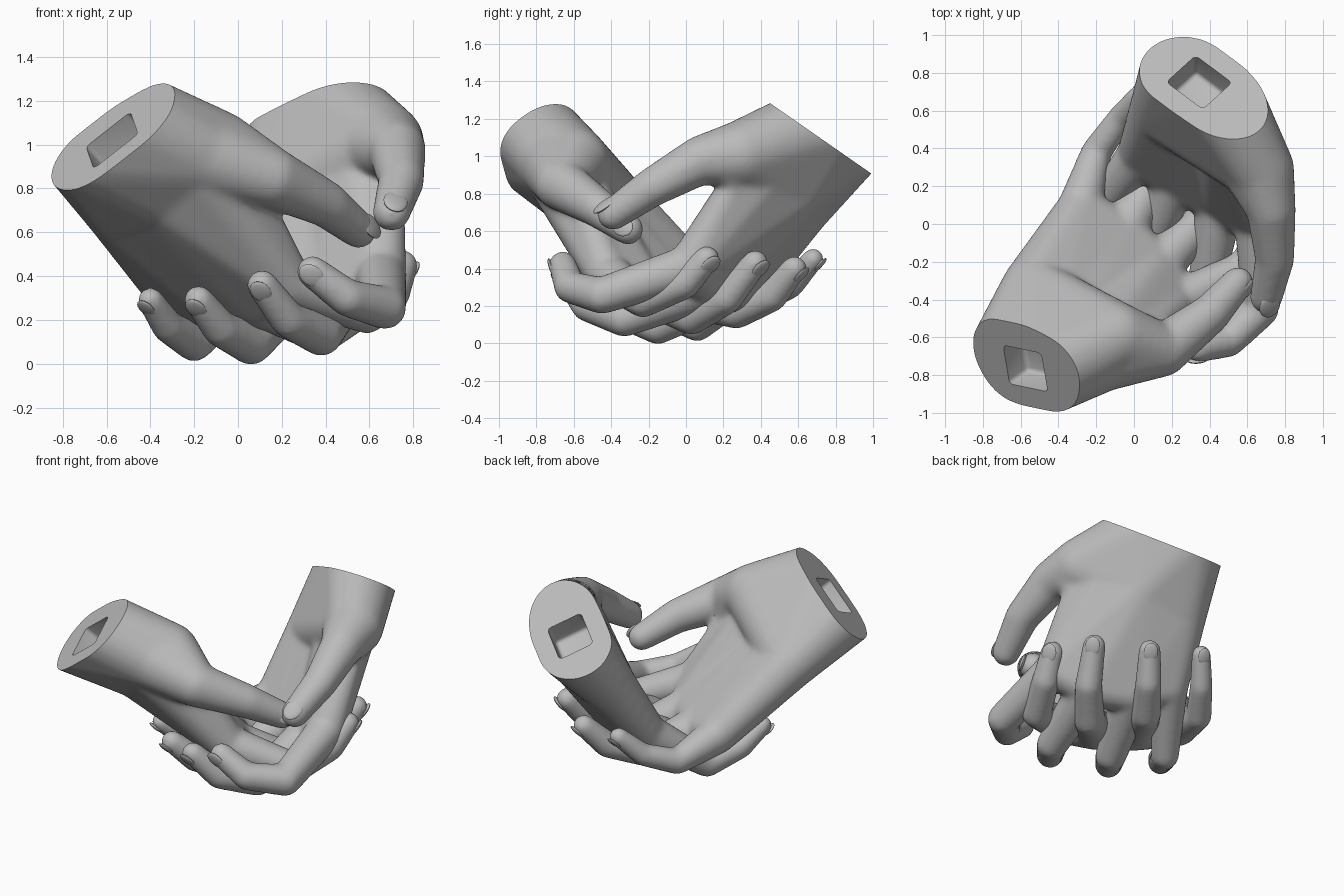
import bpy
import bmesh
from mathutils import Vector, Matrix

default = bpy.data.objects.get("Cube")
if default:
    bpy.data.objects.remove(default, do_unlink=True)

grey = bpy.data.materials.new("plaster_grey")
grey.use_nodes = True
colour = (0.5, 0.5, 0.5, 1)
grey.diffuse_color = colour
grey.node_tree.nodes["Principled BSDF"].inputs["Base Color"].default_value = colour


def ball(bm, node):
    """Sphere from (x, y, z, radius)."""
    place = Matrix.Translation(node[:3])
    bmesh.ops.create_icosphere(bm, subdivisions=3, radius=node[3], matrix=place)


def add_hull(body, *nodes):
    """Wrap a convex skin round several spheres and add it to the body."""
    bm = bmesh.new()
    for node in nodes:
        ball(bm, node)
    result = bmesh.ops.convex_hull(bm, input=bm.verts)
    junk = [g for g in result["geom_interior"] + result["geom_unused"]
            if isinstance(g, bmesh.types.BMVert)]
    bmesh.ops.delete(bm, geom=list(set(junk)), context="VERTS")
    bmesh.ops.recalc_face_normals(bm, faces=bm.faces)
    mesh = bpy.data.meshes.new("piece")
    bm.to_mesh(mesh)
    bm.free()
    body.from_mesh(mesh)
    bpy.data.meshes.remove(mesh)


def blend(a, b, t):
    return tuple(p + (q - p) * t for p, q in zip(a, b))


def make_object(name, bm):
    mesh = bpy.data.meshes.new(name)
    bm.to_mesh(mesh)
    bm.free()
    mesh.materials.append(grey)
    obj = bpy.data.objects.new(name, mesh)
    bpy.context.collection.objects.link(obj)
    return obj


def shade(obj):
    bpy.ops.object.select_all(action="DESELECT")
    obj.select_set(True)
    bpy.context.view_layer.objects.active = obj
    bpy.ops.object.shade_smooth_by_angle(angle=0.7)


def box(name, frame, size, offset, bevel):
    """Cutter box in the wrist frame."""
    bm = bmesh.new()
    bmesh.ops.create_cube(bm, size=1, matrix=Matrix.Translation(offset) @ Matrix.Diagonal((*size, 1)))
    if bevel:
        bmesh.ops.bevel(bm, geom=bm.edges[:], offset=bevel, segments=3,
                        profile=0.5, affect="EDGES")
    bm.transform(frame)
    bmesh.ops.recalc_face_normals(bm, faces=bm.faces)
    obj = make_object(name, bm)
    obj.hide_render = True
    return obj


def add_nail(bm, finger, facing=None):
    """Flat oval nail on the outer side of a fingertip."""
    tip, joint = Vector(finger[-1][:3]), Vector(finger[-2][:3])
    along = (tip - joint).normalized()
    out = Vector(facing) if facing else tip - Vector(finger[0][:3])
    out = (out - along * out.dot(along)).normalized()
    side = along.cross(out)
    r = finger[-1][3]
    turn = Matrix((along, side, out)).transposed().to_4x4()
    place = Matrix.Translation(tip + out * r * 0.8 + along * r * 0.05)
    bmesh.ops.create_uvsphere(bm, u_segments=24, v_segments=12, radius=1,
                              matrix=place @ turn @ Matrix.Diagonal((r * 0.85, r * 0.65, r * 0.2, 1)))


def build_hand(name, wrist, axis, long_axis, heels, back, thenar, fingers, thumb, web, thumb_facing):
    body = bmesh.new()
    centre = Vector(wrist)
    out = Vector(axis).normalized()
    u = Vector(long_axis)
    u = (u - out * u.dot(out)).normalized()
    v = out.cross(u)

    # Wrist stump running into the heel, the back and the ball of the thumb
    stump = [(*(centre + out * 0.06 + u * s), 0.235) for s in (-0.1, 0.1)]
    add_hull(body, *stump, *heels, back, thenar)
    add_hull(body, heels[1], thenar, thumb[0])

    # Palm, one wedge between each pair of neighbouring knuckles
    roots = [blend(heels[1], back, 0.2), back, blend(back, heels[0], 0.5), heels[0]]
    for i in range(3):
        add_hull(body, roots[i], roots[i + 1], fingers[i][0], fingers[i + 1][0])

    # Web between the thumb and the index knuckle
    add_hull(body, roots[0], blend(thenar, thumb[0], 0.4), web)
    add_hull(body, roots[0], web, fingers[0][0])

    # Fingers and thumb
    for chain in fingers + [thumb]:
        for a, b in zip(chain, chain[1:]):
            add_hull(body, a, b)
    hand = make_object(name, body)

    # Fuse the parts, then trim the wrist flat and sink its socket
    fuse = hand.modifiers.new("fuse", "REMESH")
    fuse.mode = "VOXEL"
    fuse.voxel_size = 0.014
    soften = hand.modifiers.new("soften", "SMOOTH")
    soften.factor = 0.5
    soften.iterations = 24
    frame = Matrix((u, v, out)).transposed().to_4x4()
    frame.translation = centre
    cutters = [box("wrist_trim", frame, (1.2, 1.2, 0.8), (0, 0, 0.4), 0),
               box("wrist_socket", frame, (0.26, 0.23, 0.32), (0, 0, 0), 0.025)]
    for cutter in cutters:
        cut = hand.modifiers.new(cutter.name, "BOOLEAN")
        cut.operation = "DIFFERENCE"
        cut.solver = "EXACT"
        cut.object = cutter
    graph = bpy.context.evaluated_depsgraph_get()
    done = bpy.data.meshes.new_from_object(hand.evaluated_get(graph))
    hand.modifiers.clear()
    hand.data = done
    for cutter in cutters:
        bpy.data.objects.remove(cutter, do_unlink=True)
    shade(hand)

    # Nails
    nails = bmesh.new()
    for finger in fingers:
        add_nail(nails, finger)
    add_nail(nails, thumb, thumb_facing)
    shade(make_object(name + "_nails", nails))


# Chains run from knuckle to tip, index finger first: (x, y, z, radius)
build_hand(
    "right_hand", (-.575, -.765, 1.02), (-.61, -.43, .665), (.75, -.18, .63),
    heels=[(-.54, -.34, .71, .165), (-.17, -.7, .95, .19)],
    back=(-.34, -.59, .79, .18), thenar=(-.1, -.6, .97, .19),
    fingers=[
        [(.22, -.42, .37, .12), (.59, -.23, .23, .094), (.7, -.01, .32, .087), (.75, .11, .45, .073)],
        [(.12, -.23, .29, .13), (.38, .03, .14, .097), (.55, .22, .24, .085), (.63, .37, .43, .072)],
        [(-.07, -.06, .28, .13), (.13, .27, .17, .094), (.27, .46, .25, .083), (.36, .58, .4, .07)],
        [(-.29, .08, .32, .12), (-.2, .38, .23, .082), (-.07, .56, .31, .072), (.03, .68, .45, .061)]],
    thumb=[(.15, -.67, .85, .14), (.4, -.48, .73, .107), (.55, -.31, .61, .085)],
    web=(.08, -.56, .76, .07), thumb_facing=(1, -.5, .3))

build_hand(
    "left_hand", (.345, .75, 1.075), (0, .57, .82), (.74, -.55, .38),
    heels=[(.14, .61, .73, .165), (.56, .43, 1, .18)],
    back=(.4, .57, .83, .18), thenar=(.67, .29, 1.01, .18),
    fingers=[
        [(.65, .02, .41, .12), (.67, -.45, .255, .1), (.5, -.62, .3, .087), (.34, -.66, .42, .075)],
        [(.46, .13, .31, .13), (.38, -.33, .13, .097), (.23, -.53, .2, .085), (.11, -.64, .36, .072)],
        [(.22, .25, .3, .13), (.06, -.15, .09, .097), (-.08, -.34, .16, .085), (-.18, -.45, .29, .07)],
        [(.03, .37, .36, .12), (-.2, .06, .095, .087), (-.32, -.13, .17, .076), (-.4, -.25, .29, .062)]],
    thumb=[(.725, .08, .98, .132), (.745, -.18, .835, .106), (.7, -.39, .69, .087)],
    web=(.69, .26, .85, .07), thumb_facing=(.1, -1, .2))
